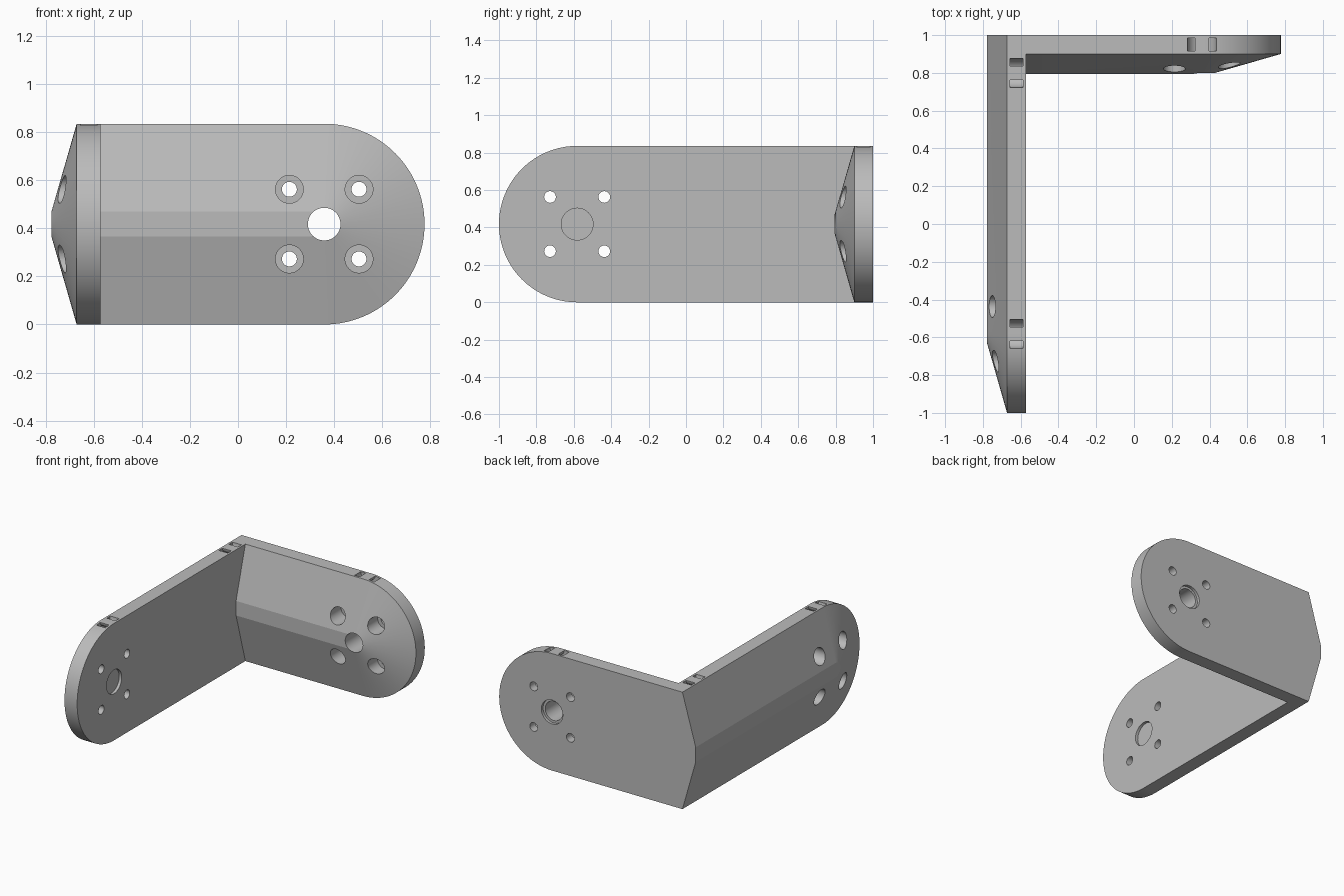
import bpy
import bmesh
from math import pi, cos, sin, radians
from mathutils import Matrix, Vector

cube = bpy.data.objects.get("Cube")
if cube:
    bpy.data.objects.remove(cube)

R = 0.418        # half height and end radius
SLAB = 0.10      # thickness of the straight edge
DEPTH = 0.205    # thickness at the ridge
RIDGE = 0.052    # half width of the flat ridge

grey = bpy.data.materials.new("light grey")
grey.use_nodes = True
grey.diffuse_color = (0.5, 0.5, 0.5, 1)
grey.node_tree.nodes["Principled BSDF"].inputs["Base Color"].default_value = (0.5, 0.5, 0.5, 1)


def frame(along, inward, origin):
    """Arm frame: u runs along the arm, v is up, w goes from the flat face to the ridge."""
    m = Matrix((along, (0, 0, 1), inward)).transposed().to_4x4()
    m.translation = Vector(origin)
    return m


def make_object(name, bm, m):
    bm.transform(m)
    bmesh.ops.recalc_face_normals(bm, faces=bm.faces)
    mesh = bpy.data.meshes.new(name)
    bm.to_mesh(mesh)
    bm.free()
    obj = bpy.data.objects.new(name, mesh)
    bpy.context.collection.objects.link(obj)
    return obj


def arm(name, length, m):
    """Round-ended slab that tapers to a narrow ridge."""
    bm = bmesh.new()
    rings = []
    for w, r in ((0, R), (SLAB, R), (DEPTH, RIDGE)):
        arc = [pi / 2 + pi * i / 64 for i in range(65)]
        pts = [(r * cos(a), r * sin(a), w) for a in arc]
        pts += [(length, -r, w), (length, r, w)]
        rings.append([bm.verts.new(p) for p in pts])
    n = len(rings[0])
    for lo, hi in zip(rings, rings[1:]):
        for i in range(n):
            j = (i + 1) % n
            if i != n - 2:
                bm.faces.new((lo[i], lo[j], hi[j], hi[i]))
    bm.faces.new(rings[0])
    bm.faces.new(rings[-1])
    # One flat face closes the square end
    bm.faces.new([r[-2] for r in rings] + [r[-1] for r in reversed(rings)])
    return make_object(name, bm, m)


cutters = []


def bore(m, u, v, radius, w0, w1):
    bm = bmesh.new()
    bmesh.ops.create_cone(bm, cap_ends=True, segments=48, radius1=radius, radius2=radius,
                          depth=w1 - w0, matrix=Matrix.Translation((u, v, (w0 + w1) / 2)))
    cutters.append(make_object("bore_cutter", bm, m))


def tie_slot(m, u):
    """Ring-shaped channel entering and leaving through the top edge."""
    bm = bmesh.new()
    n = 48
    section = ((0.037, 0.015), (0.077, 0.015), (0.077, 0.085), (0.037, 0.085))
    rings = [[bm.verts.new((u + r * cos(2 * pi * i / n), R + r * sin(2 * pi * i / n), w))
              for i in range(n)] for r, w in section]
    for k in range(4):
        a, b = rings[k], rings[(k + 1) % 4]
        for i in range(n):
            j = (i + 1) % n
            bm.faces.new((a[i], a[j], b[j], b[i]))
    cutters.append(make_object("slot_cutter", bm, m))


# Two arms meeting at the rear corner
side = frame((0, 1, 0), (-1, 0, 0), (-0.572, -0.582, R))
back = frame((-1, 0, 0), (0, -1, 0), (0.359, 1, R))
bracket = arm("angle_bracket", 1.582, side)
back_arm = arm("back_arm", 0.96, back)

# Hub bore, four counterbored screw holes and a tie slot at each round end
for m in (side, back):
    bore(m, 0, 0, 0.068, -0.05, 0.3)
    bore(m, 0, 0, 0.085, -0.05, 0.02)
    for u in (-0.145, 0.145):
        for v in (-0.145, 0.145):
            bore(m, u, v, 0.031, -0.05, 0.3)
            bore(m, u, v, 0.058, 0.06, 0.3)
    tie_slot(m, 0)

# Cable hole and tie slot near the corner
bore(side, 1.302, 0, 0.068, -0.05, 0.3)
tie_slot(side, 1.382)

# Join the arms, cut the openings, then bake the result
for obj, op in [(back_arm, 'UNION')] + [(c, 'DIFFERENCE') for c in cutters]:
    mod = bracket.modifiers.new(obj.name, 'BOOLEAN')
    mod.operation = op
    mod.solver = 'EXACT'
    mod.object = obj
    obj.hide_render = True
depsgraph = bpy.context.evaluated_depsgraph_get()
baked = bpy.data.meshes.new_from_object(bracket.evaluated_get(depsgraph))
bracket.modifiers.clear()
bracket.data = baked
for obj in [back_arm] + cutters:
    bpy.data.objects.remove(obj)

baked.materials.clear()
baked.materials.append(grey)
for poly in baked.polygons:
    poly.material_index = 0

bpy.ops.object.select_all(action='DESELECT')
bracket.select_set(True)
bpy.context.view_layer.objects.active = bracket
bpy.ops.object.shade_smooth_by_angle(angle=radians(12))
